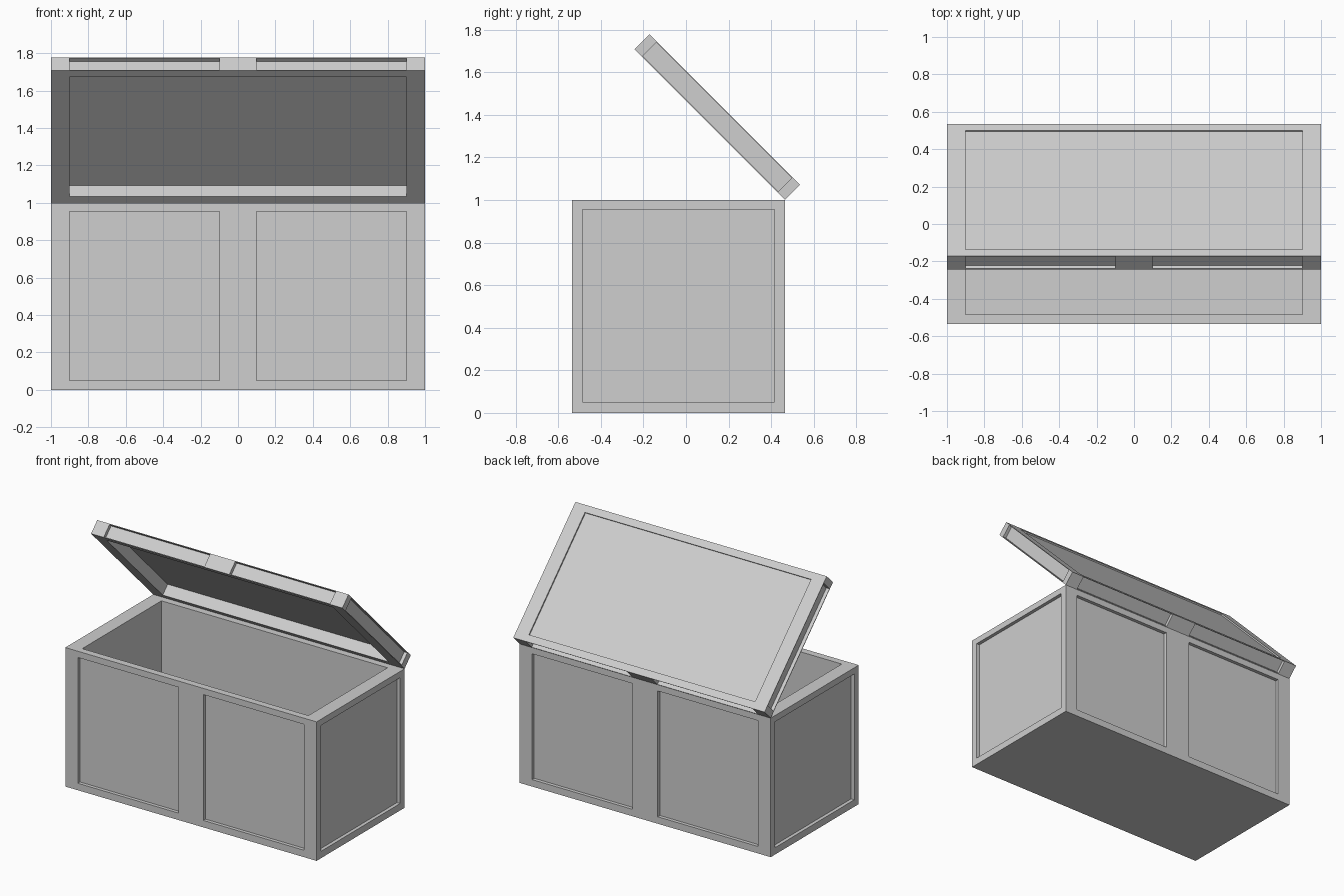
import bpy
import bmesh
import math
from mathutils import Matrix, Vector

if "Cube" in bpy.data.objects:
    bpy.data.objects.remove(bpy.data.objects["Cube"], do_unlink=True)

# One light grey for everything
grey = bpy.data.materials.new("light_grey")
grey.use_nodes = True
colour = (0.62, 0.62, 0.62, 1)
grey.diffuse_color = colour
grey.node_tree.nodes["Principled BSDF"].inputs["Base Color"].default_value = colour

LENGTH, WIDTH = 2.0, 1.0     # along x and y
SIDE, EDGE = 0.1, 0.05       # wall thickness at the ends, and at front and back
RECESS = 0.025               # depth of the wall panels
OVER = 0.1                   # how far cutters poke out


def blocks(name, ranges):
    """One mesh object made of separate blocks, each given as (low, high) corners."""
    bm = bmesh.new()
    for low, high in ranges:
        low, high = Vector(low), Vector(high)
        place = Matrix.Translation((low + high) / 2) @ Matrix.Diagonal((*(high - low), 1))
        bmesh.ops.create_cube(bm, size=1, matrix=place)
    mesh = bpy.data.meshes.new(name)
    bm.to_mesh(mesh)
    bm.free()
    mesh.materials.append(grey)
    obj = bpy.data.objects.new(name, mesh)
    bpy.context.collection.objects.link(obj)
    return obj


def carve(obj, cutter):
    """Cut the blocks out of the object and drop the cutter."""
    cutter.hide_render = True
    mod = obj.modifiers.new("carve", "BOOLEAN")
    mod.operation = "DIFFERENCE"
    mod.solver = "EXACT"
    mod.object = cutter
    bpy.context.view_layer.objects.active = obj
    bpy.ops.object.modifier_apply(modifier=mod.name)
    bpy.data.objects.remove(cutter, do_unlink=True)


def wall_panels(height):
    """Recess cutters: two each on front and back, one on each end."""
    x, y = LENGTH / 2, WIDTH / 2
    low, high = height * 0.05, height * 0.955
    cuts = []
    for s in (-1, 1):
        for centre in (-0.5, 0.5):
            ys = sorted((s * (y - RECESS), s * (y + OVER)))
            cuts.append(((centre - 0.4, ys[0], low), (centre + 0.4, ys[1], high)))
        xs = sorted((s * (x - RECESS), s * (x + OVER)))
        cuts.append(((xs[0], EDGE - y, low), (xs[1], y - EDGE, high)))
    return cuts


def inner(low, high):
    """Block the size of the opening between two heights."""
    x, y = LENGTH / 2 - SIDE, WIDTH / 2 - EDGE
    return ((-x, -y, low), (x, y, high))


def panelled_box(name, height, openings):
    x, y = LENGTH / 2, WIDTH / 2
    obj = blocks(name, [((-x, -y, 0), (x, y, height))])
    carve(obj, blocks(name + "_cutter", wall_panels(height) + openings))
    # Put the origin on the rear lower edge, where the lid hinges
    obj.data.transform(Matrix.Translation((0, -y, 0)))
    return obj


HINGE_Y = 0.465

# Open chest body
body = panelled_box("chest_body", 1.0, [inner(0.05, 1.0 + OVER)])
body.location = (0, HINGE_Y, 0)

# Hollow lid with a shallow top panel, swung half open
lid = panelled_box("chest_lid", 0.1, [inner(-OVER, 0.08), inner(0.09, 0.1 + OVER)])
lid.location = (0, HINGE_Y, 1.0)
lid.rotation_euler = (math.radians(-45), 0, 0)
